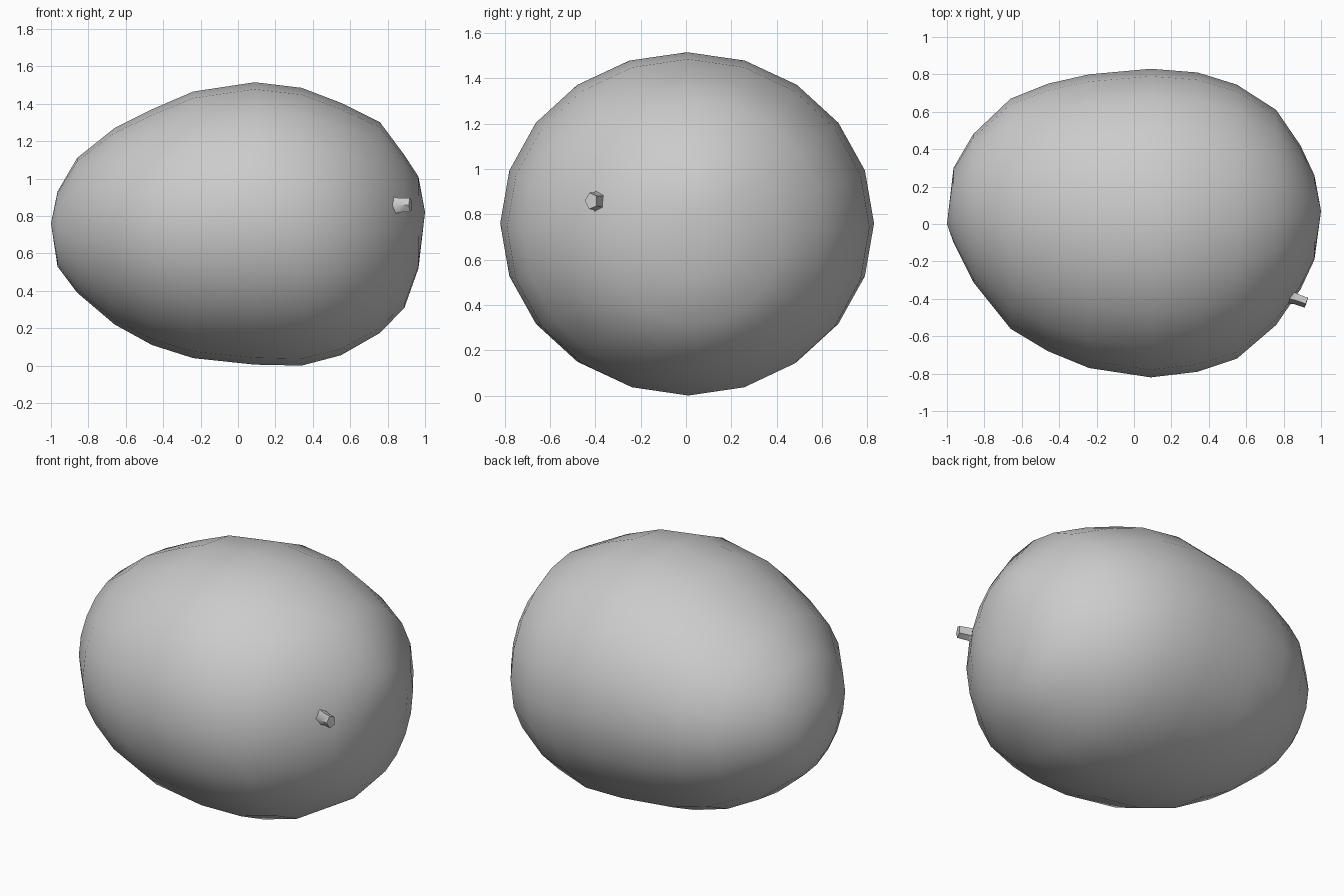
import bpy, bmesh
from math import sin, cos, pi
from mathutils import Vector

if "Cube" in bpy.data.objects:
    bpy.data.objects.remove(bpy.data.objects["Cube"])

SEG = 20

def make_object(name, bm):
    bmesh.ops.recalc_face_normals(bm, faces=bm.faces[:])
    for f in bm.faces:
        f.smooth = True
    me = bpy.data.meshes.new(name)
    bm.to_mesh(me)
    bm.free()
    ob = bpy.data.objects.new(name, me)
    bpy.context.collection.objects.link(ob)
    return ob

def loft(bm, rings):
    """Bridge consecutive rings of points with quads."""
    vs = [[bm.verts.new(p) for p in r] for r in rings]
    for a, b in zip(vs, vs[1:]):
        n = len(a)
        for i in range(n):
            j = (i + 1) % n
            bm.faces.new((a[i], a[j], b[j], b[i]))
    return vs

def cap(bm, ring, point):
    """Close a ring with a fan to one point."""
    c = bm.verts.new(point)
    for i in range(len(ring)):
        bm.faces.new((ring[i], ring[(i + 1) % len(ring)], c))

# fruit body: cross-sections along x as (x, z low, z high, y low, y high)
sections = [
    (-0.965, 0.53, 0.93, -0.10, 0.30),
    (-0.86, 0.39, 1.11, -0.31, 0.48),
    (-0.66, 0.22, 1.27, -0.56, 0.67),
    (-0.46, 0.11, 1.37, -0.68, 0.75),
    (-0.24, 0.04, 1.465, -0.77, 0.80),
    (0.09, 0.005, 1.515, -0.82, 0.83),
    (0.34, 0.0, 1.485, -0.79, 0.81),
    (0.55, 0.055, 1.405, -0.72, 0.745),
    (0.76, 0.175, 1.30, -0.54, 0.61),
    (0.89, 0.31, 1.125, -0.35, 0.42),
    (0.965, 0.52, 1.01, -0.19, 0.26),
]
rings = []
for x, z0, z1, y0, y1 in sections:
    rings.append([Vector((x,
                          (y0 + y1) / 2 + (y1 - y0) / 2 * cos(2 * pi * i / SEG),
                          (z0 + z1) / 2 + (z1 - z0) / 2 * sin(2 * pi * i / SEG)))
                  for i in range(SEG)])
bm = bmesh.new()
vs = loft(bm, rings)
cap(bm, vs[0], (-1.0, 0.0, 0.76))
cap(bm, vs[-1], (1.0, 0.07, 0.82))
make_object("fruit_body", bm)

# stem: short five-sided stub with a flared foot, leaning out of the fruit
axis = Vector((0.94, -0.33, 0.03)).normalized()
side = axis.cross(Vector((0, 0, 1))).normalized()
up = side.cross(axis)
base = Vector((0.80, -0.375, 0.855))
profile = [(-0.03, 0.10), (0.035, 0.05), (0.07, 0.04), (0.13, 0.038)]
bm = bmesh.new()
vs = loft(bm, [[base + axis * d + side * (r * 0.8 * cos(2 * pi * i / 5)) + up * (r * sin(2 * pi * i / 5))
                for i in range(5)] for d, r in profile])
bm.faces.new(vs[-1])
bm.faces.new(vs[0])
stem = make_object("stem", bm)
bpy.context.view_layer.objects.active = stem
stem.select_set(True)
bpy.ops.object.shade_smooth_by_angle(angle=pi / 3)
